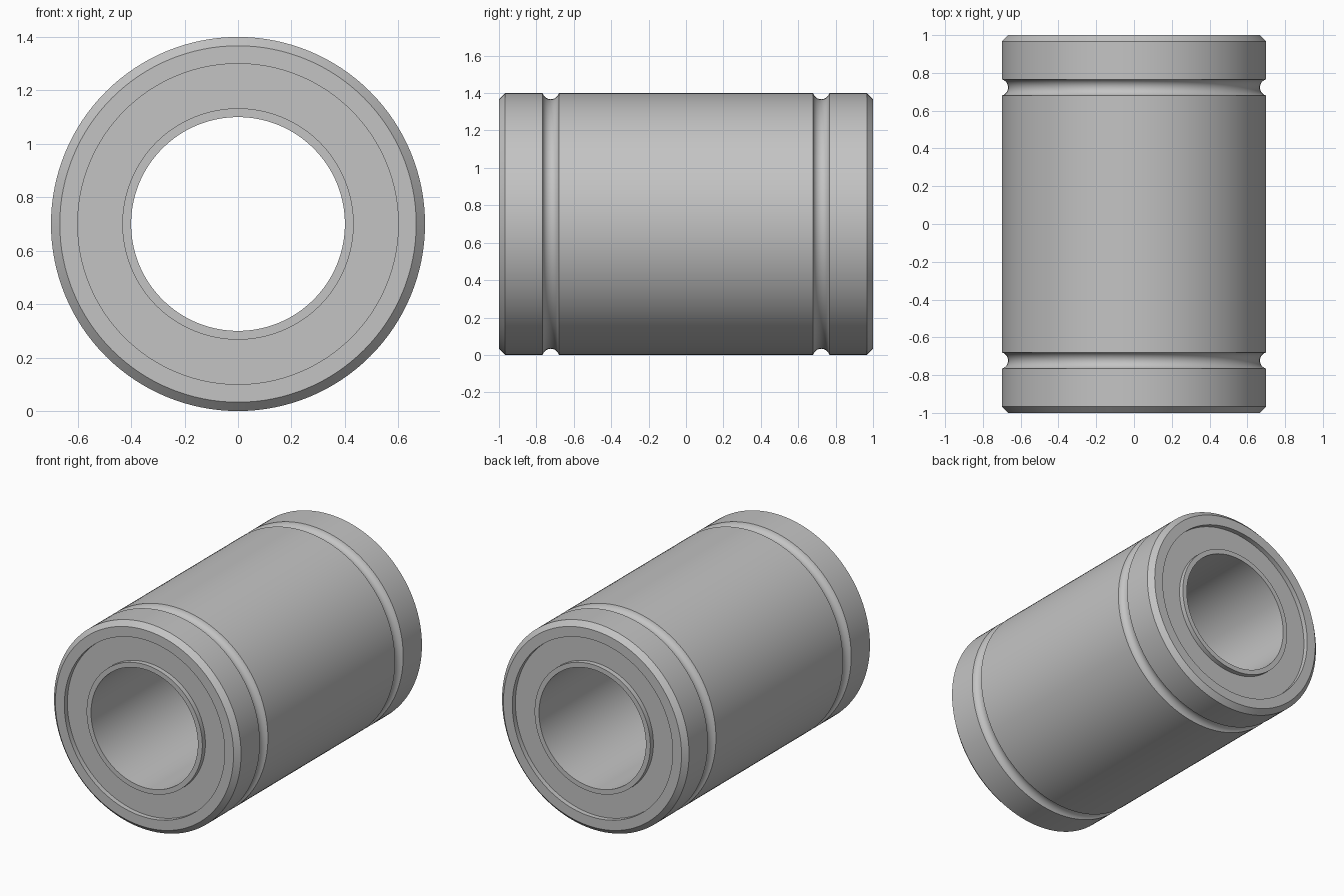
import bpy
import bmesh
import math

default = bpy.data.objects.get("Cube")
if default:
    bpy.data.objects.remove(default, do_unlink=True)

OUTER, BORE = 0.7, 0.4
SEAL_OUT, SEAL_IN = 0.6, 0.433
CHAMFER = RECESS = 0.033
SEGMENTS = 128

steel = bpy.data.materials.new("brushed steel grey")
steel.use_nodes = True
grey = (0.55, 0.55, 0.55, 1)
steel.diffuse_color = grey
steel.node_tree.nodes["Principled BSDF"].inputs["Base Color"].default_value = grey


def lathe(name, profile):
    """Revolve a closed (radius, y) profile about the horizontal y axis."""
    bm = bmesh.new()
    rings = []
    for i in range(SEGMENTS):
        a = 2 * math.pi * i / SEGMENTS
        rings.append([bm.verts.new((r * math.cos(a), y, OUTER + r * math.sin(a)))
                      for r, y in profile])
    n = len(profile)
    for i, ring in enumerate(rings):
        nxt = rings[(i + 1) % SEGMENTS]
        for j in range(n):
            k = (j + 1) % n
            bm.faces.new((ring[j], ring[k], nxt[k], nxt[j]))
    bmesh.ops.recalc_face_normals(bm, faces=bm.faces)
    mesh = bpy.data.meshes.new(name)
    bm.to_mesh(mesh)
    bm.free()
    mesh.materials.append(steel)
    obj = bpy.data.objects.new(name, mesh)
    bpy.context.collection.objects.link(obj)
    bpy.ops.object.select_all(action="DESELECT")
    obj.select_set(True)
    bpy.context.view_layer.objects.active = obj
    bpy.ops.object.shade_smooth_by_angle(angle=math.radians(25))
    return obj


def groove(centre, half=0.0433, depth=0.0333, steps=12):
    """Circular-arc snap ring groove, listed towards +y."""
    radius = (half ** 2 + depth ** 2) / (2 * depth)
    middle = OUTER - depth + radius
    reach = math.asin(half / radius)
    points = []
    for i in range(steps + 1):
        t = reach * (2 * i / steps - 1)
        points.append((middle - radius * math.cos(t), centre + radius * math.sin(t)))
    return points


# Outer shell with chamfered ends and two grooves
lathe("outer_shell",
      [(SEAL_OUT, -1), (OUTER - CHAMFER, -1), (OUTER, CHAMFER - 1)]
      + groove(-0.723) + groove(0.723)
      + [(OUTER, 1 - CHAMFER), (OUTER - CHAMFER, 1), (SEAL_OUT, 1)])

# Thin inner sleeve, flush with the shell ends
lathe("inner_sleeve", [(BORE, -1), (SEAL_IN, -1), (SEAL_IN, 1), (BORE, 1)])

# Recessed end seals
for name, side in (("front_seal", -1), ("back_seal", 1)):
    face, inside = side * (1 - RECESS), side * 0.9
    lathe(name, [(SEAL_IN, face), (SEAL_OUT, face),
                 (SEAL_OUT, inside), (SEAL_IN, inside)])
